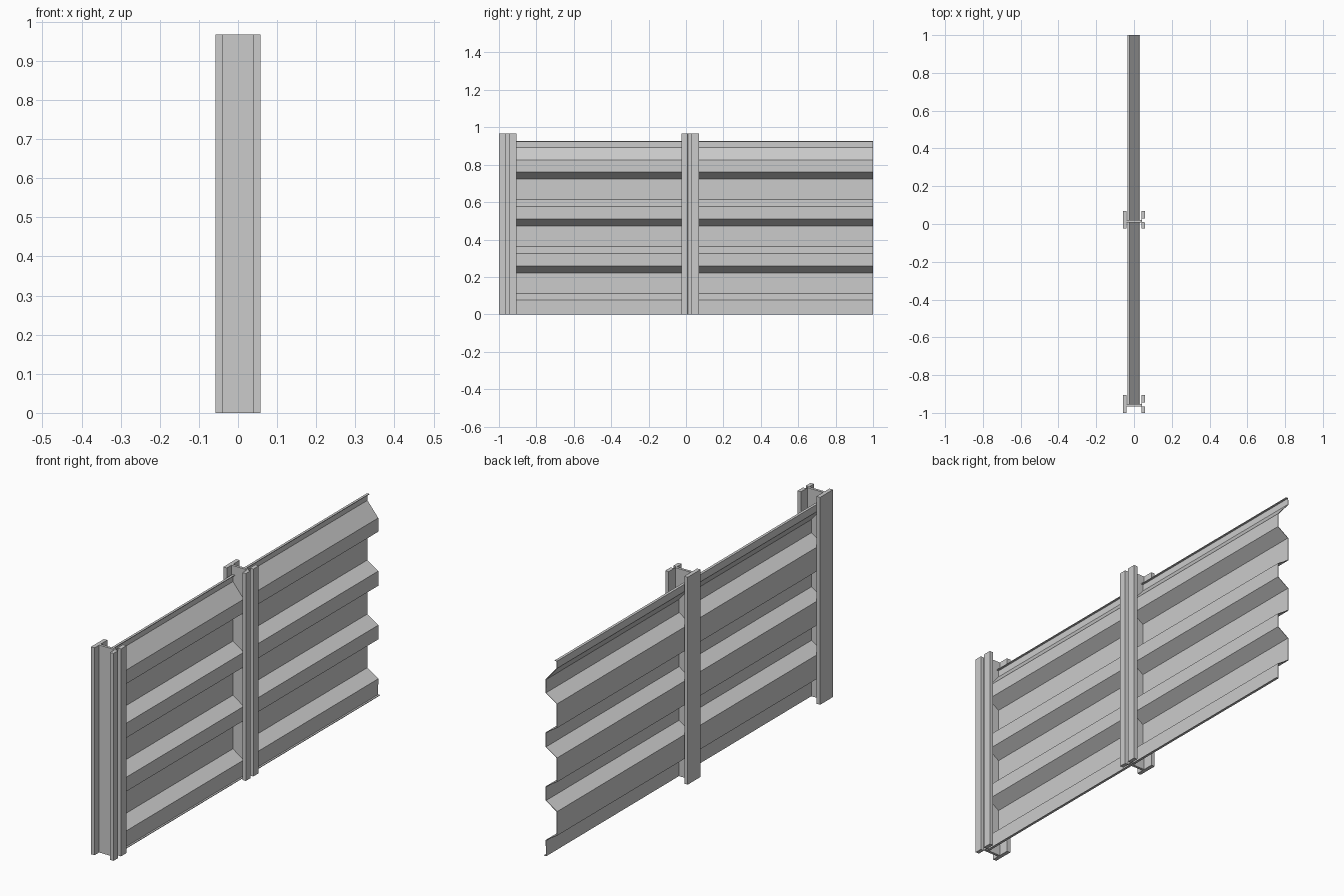
import bpy, bmesh

if "Cube" in bpy.data.objects:
    bpy.data.objects.remove(bpy.data.objects["Cube"])

POST_H = 0.967


def add_object(name, bm):
    bmesh.ops.recalc_face_normals(bm, faces=bm.faces)
    mesh = bpy.data.meshes.new(name)
    bm.to_mesh(mesh)
    bm.free()
    obj = bpy.data.objects.new(name, mesh)
    bpy.context.collection.objects.link(obj)
    return obj


def extrude_outline(name, outline, height):
    """Closed XY outline raised to a solid prism."""
    bm = bmesh.new()
    face = bm.faces.new([bm.verts.new((x, y, 0)) for x, y in outline])
    top = bmesh.ops.extrude_face_region(bm, geom=[face])["geom"]
    verts = [v for v in top if isinstance(v, bmesh.types.BMVert)]
    bmesh.ops.translate(bm, verts=verts, vec=(0, 0, height))
    return add_object(name, bm)


def corrugated_sheet(name, profile, y0, y1):
    """Open XZ profile swept along y, given a thin wall."""
    bm = bmesh.new()
    a = [bm.verts.new((x, y0, z)) for x, z in profile]
    b = [bm.verts.new((x, y1, z)) for x, z in profile]
    for i in range(len(profile) - 1):
        bm.faces.new((a[i], b[i], b[i + 1], a[i + 1]))
    obj = add_object(name, bm)
    wall = obj.modifiers.new("wall", "SOLIDIFY")
    wall.thickness = 0.003
    wall.offset = 0
    return obj


# H-section post, slotted along the middle of its +x flange
X_OUT, X_IN = 0.058, 0.04
Y_END, Y_WEB0, Y_WEB1, Y_SLOT = 0.095, 0.034, 0.046, 0.055
post_outline = [
    (-X_OUT, 0), (-X_IN, 0), (-X_IN, Y_WEB0), (X_IN, Y_WEB0),
    (X_IN, 0), (X_OUT, 0), (X_OUT, Y_WEB0), (X_IN + 0.003, Y_WEB0 + 0.001),
    (X_IN + 0.003, Y_SLOT), (X_OUT, Y_SLOT), (X_OUT, Y_END), (X_IN, Y_END),
    (X_IN, Y_WEB1), (-X_IN, Y_WEB1), (-X_IN, Y_END), (-X_OUT, Y_END),
]
for name, y in (("end_post", -1.0), ("middle_post", -0.025)):
    extrude_outline(name, post_outline, POST_H).location.y = y

# Corrugated panel profile: three repeated folds, lips at top and bottom
OUTER, INNER = 0.022, -0.034
profile = [(OUTER + 0.01, 0.0015), (OUTER, 0.0015)]
for z in (0.075, 0.325, 0.577):
    profile += [(OUTER, z), (INNER, z + 0.037),
                (INNER, z + 0.148), (OUTER, z + 0.185)]
profile += [(OUTER, 0.825), (INNER, 0.892), (INNER, 0.924), (INNER + 0.011, 0.924)]

for name, y0, y1 in (("front_panel", -0.955, 0.01), ("rear_panel", 0.02, 1.0)):
    corrugated_sheet(name, profile, y0, y1)
